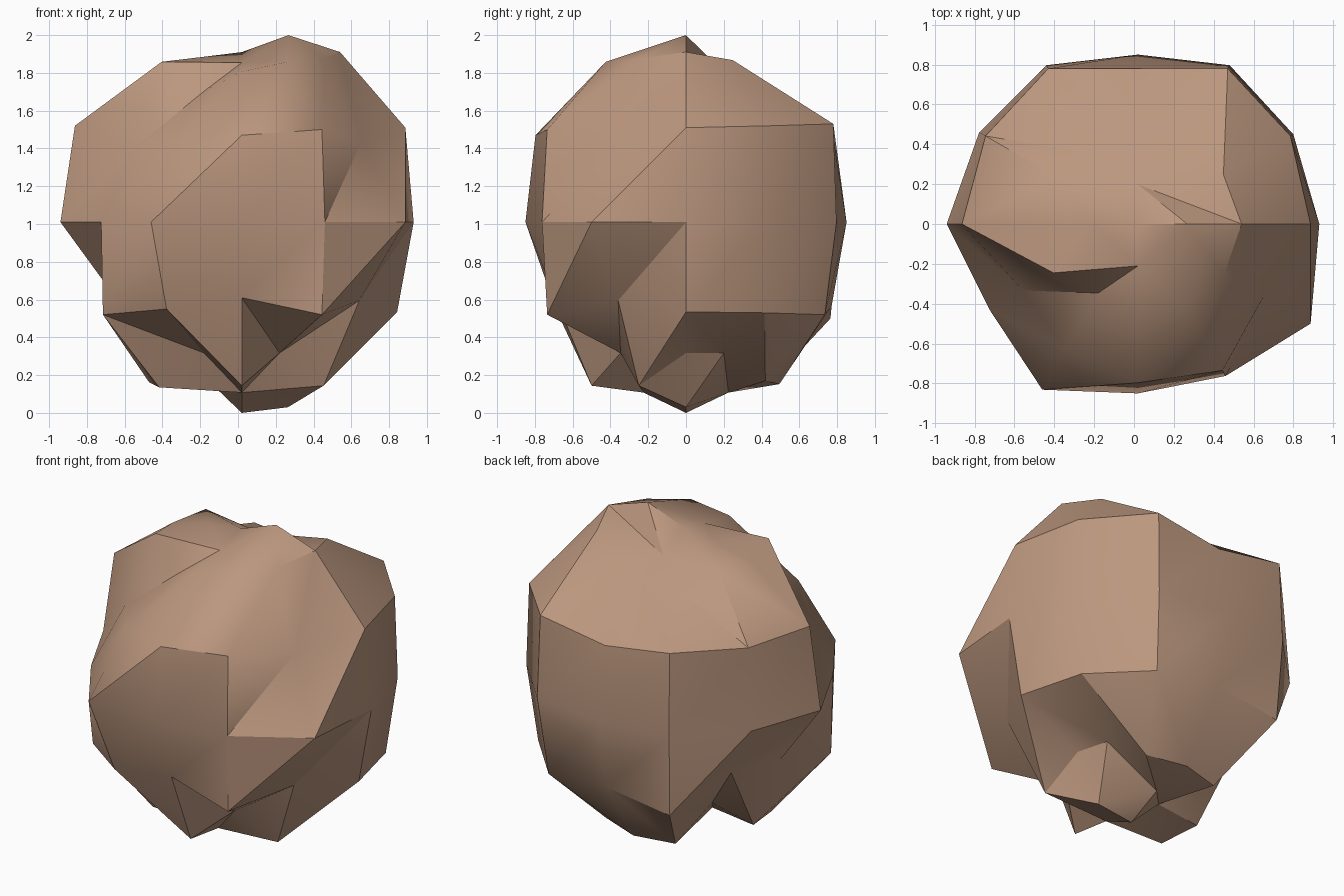
import bpy
import bmesh
from math import cos, sin, radians
from mathutils import Vector

# Remove the default object
default_cube = bpy.data.objects.get("Cube")
if default_cube:
    bpy.data.objects.remove(default_cube, do_unlink=True)

CENTRE = Vector((0.02, 0.0, 1.01))
SEGMENTS = 12

# Chipped boulder: percent radius around each ring, keyed by latitude
RINGS = {
    -60: (80, 80, 97, 99, 100, 78, 98, 101, 80, 100, 80, 100),
    -30: (95, 96, 98, 89, 102, 75, 78, 98, 92, 80, 98, 83),
    0: (91, 90, 92, 85, 92, 92, 96, 86, 96, 85, 88, 100),
    30: (100, 102, 104, 90, 104, 102, 102, 77, 84, 92, 98, 84),
    60: (104, 99, 87, 82, 80, 95, 94, 98, 80, 92, 98, 100),
}
# Patches of each band that are creased along the rising diagonal
RISING = {-60: (6, 10, 11), -30: range(12), 0: range(12), 30: range(6, 12)}

# Caps: percent radius of the four inner points, and where each fan changes over
CAP_LATITUDE = 76
TOP_POINTS, TOP_SPLITS = (102, 82, 90, 87), (0, 2, 1, 1)
BOTTOM_POINTS, BOTTOM_SPLITS = (101, 93, 84, 93), (1, 1, 1, 2)


def point(latitude, turn, percent):
    """Place a point on the boulder by latitude, turn and radius."""
    lat, turn = radians(latitude), radians(turn)
    direction = Vector((cos(lat) * cos(turn), cos(lat) * sin(turn), sin(lat)))
    return CENTRE + direction * percent / 100


def make_material(name, colour):
    """Create a plain single-colour material."""
    material = bpy.data.materials.new(name)
    material.use_nodes = True
    material.diffuse_color = colour
    shader = material.node_tree.nodes["Principled BSDF"]
    shader.inputs["Base Color"].default_value = colour
    shader.inputs["Roughness"].default_value = 0.9
    return material


def split_quad(bm, a, b, c, d, first_diagonal):
    """Split a patch along a-c, or else along b-d."""
    if first_diagonal:
        bm.faces.new((a, b, c))
        bm.faces.new((a, c, d))
    else:
        bm.faces.new((a, b, d))
        bm.faces.new((b, c, d))


def close_cap(bm, ring, pole, inner, splits, ridges):
    """Close a ring with four fans around inner points that meet at the pole."""
    for quarter, split in enumerate(splits):
        a, b = inner[quarter], inner[(quarter + 1) % 4]
        rim = [ring[(quarter * 3 + k) % SEGMENTS] for k in range(4)]
        for k in range(3):
            bm.faces.new((a if k < split else b, rim[k], rim[k + 1]))
        split_quad(bm, a, rim[split], b, pole, quarter not in ridges)


# Rings of vertices
bm = bmesh.new()
latitudes = sorted(RINGS)
rings = [
    [bm.verts.new(point(lat, i * 30, r)) for i, r in enumerate(RINGS[lat])]
    for lat in latitudes
]

# Faceted bands between the rings
for band, lower, upper in zip(latitudes, rings, rings[1:]):
    for i in range(SEGMENTS):
        j = (i + 1) % SEGMENTS
        split_quad(bm, lower[i], lower[j], upper[j], upper[i], i in RISING[band])

# Crown, with one ridge running up to the pole, and underside
for ring, side, pole_radius, radii, splits, ridges in (
    (rings[-1], 1, 90, TOP_POINTS, TOP_SPLITS, (1,)),
    (rings[0], -1, 101, BOTTOM_POINTS, BOTTOM_SPLITS, ()),
):
    pole = bm.verts.new(point(side * 90, 0, pole_radius))
    inner = [
        bm.verts.new(point(side * CAP_LATITUDE, k * 90, r))
        for k, r in enumerate(radii)
    ]
    close_cap(bm, ring, pole, inner, splits, ridges)

bmesh.ops.recalc_face_normals(bm, faces=bm.faces)
mesh = bpy.data.meshes.new("boulder")
bm.to_mesh(mesh)
bm.free()

boulder = bpy.data.objects.new("boulder", mesh)
bpy.context.collection.objects.link(boulder)
mesh.materials.append(make_material("warm_brown_stone", (0.50, 0.31, 0.21, 1.0)))

# Soft shading with crisp chipped edges
bpy.ops.object.select_all(action="DESELECT")
boulder.select_set(True)
bpy.context.view_layer.objects.active = boulder
bpy.ops.object.shade_smooth_by_angle(angle=radians(30))
